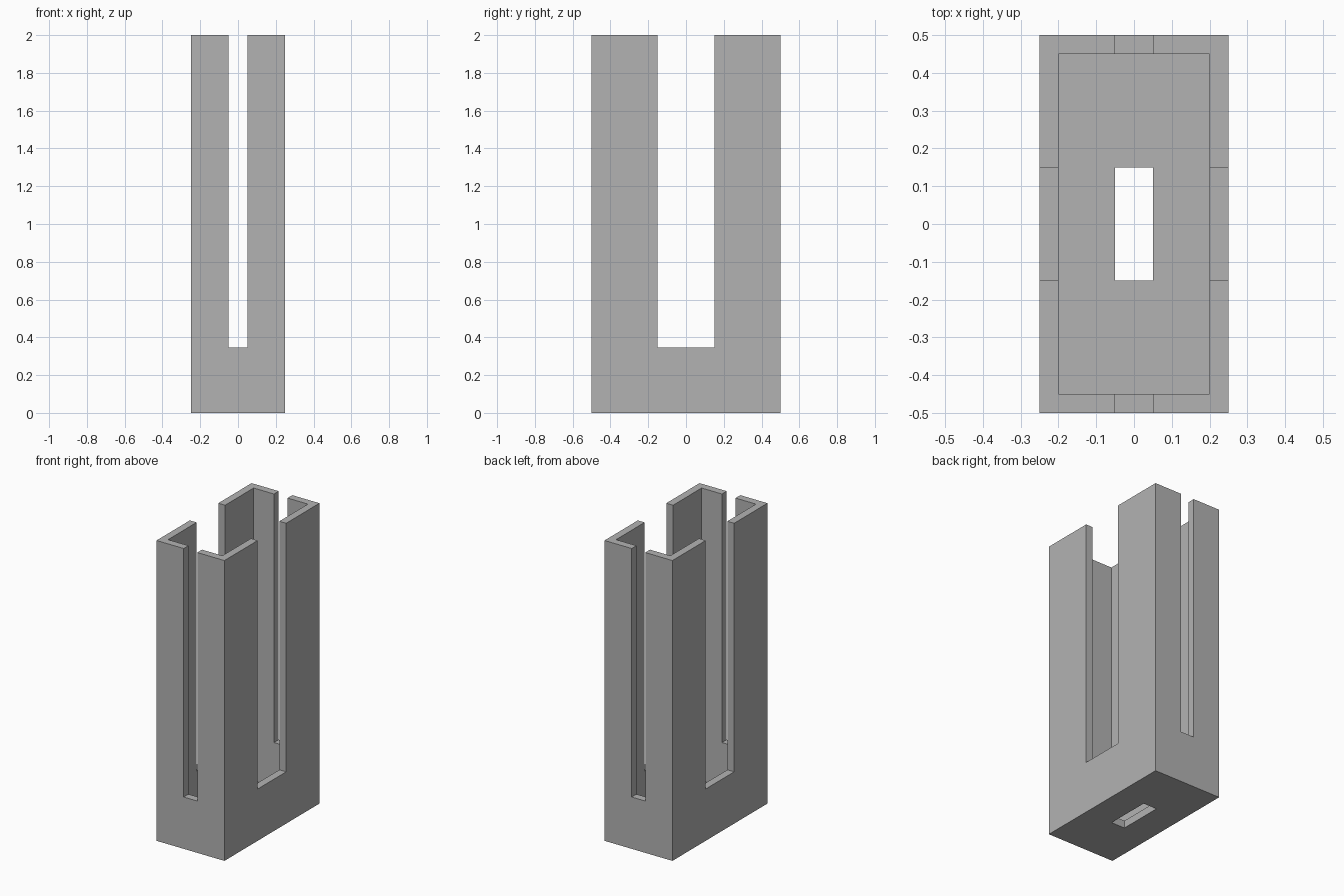
import bpy

# Remove the default cube
default = bpy.data.objects.get("Cube")
if default:
    bpy.data.objects.remove(default, do_unlink=True)

WIDTH, DEPTH, HEIGHT = 0.5, 1.0, 2.0
WALL = 0.05
SLOT_X, SLOT_Y = 0.1, 0.3      # slot widths, shared with the floor hole
SLOT_Z = 0.345                 # bottom of the slots
OVER = 0.2                     # cutter overshoot

grey = bpy.data.materials.new("plain grey")
grey.use_nodes = True
colour = (0.45, 0.45, 0.45, 1.0)
grey.diffuse_color = colour
grey.node_tree.nodes["Principled BSDF"].inputs["Base Color"].default_value = colour


def box(name, width, depth, bottom, top):
    """Box centred on the z axis, between two heights."""
    bpy.ops.mesh.primitive_cube_add(size=1, location=(0, 0, (bottom + top) / 2))
    obj = bpy.context.object
    obj.name = name
    obj.scale = (width, depth, top - bottom)
    bpy.ops.object.transform_apply(location=True, rotation=False, scale=True)
    obj.data.materials.append(grey)
    return obj


def cut(target, cutter):
    """Subtract the cutter from the target and delete it."""
    cutter.hide_render = True
    mod = target.modifiers.new(cutter.name, 'BOOLEAN')
    mod.operation = 'DIFFERENCE'
    mod.solver = 'EXACT'
    mod.object = cutter
    bpy.ops.object.select_all(action='DESELECT')
    target.select_set(True)
    bpy.context.view_layer.objects.active = target
    bpy.ops.object.modifier_apply(modifier=mod.name)
    bpy.data.objects.remove(cutter, do_unlink=True)


# Outer block
holder = box("slotted_holder", WIDTH, DEPTH, 0, HEIGHT)

# Open-topped cavity with thin walls and floor
cut(holder, box("cavity", WIDTH - 2 * WALL, DEPTH - 2 * WALL, WALL, HEIGHT + OVER))

# Slots through the front and back, then through both sides
cut(holder, box("front_back_slot", SLOT_X, DEPTH + OVER, SLOT_Z, HEIGHT + OVER))
cut(holder, box("side_slot", WIDTH + OVER, SLOT_Y, SLOT_Z, HEIGHT + OVER))

# Rectangular hole in the floor
cut(holder, box("floor_hole", SLOT_X, SLOT_Y, -OVER, OVER))
